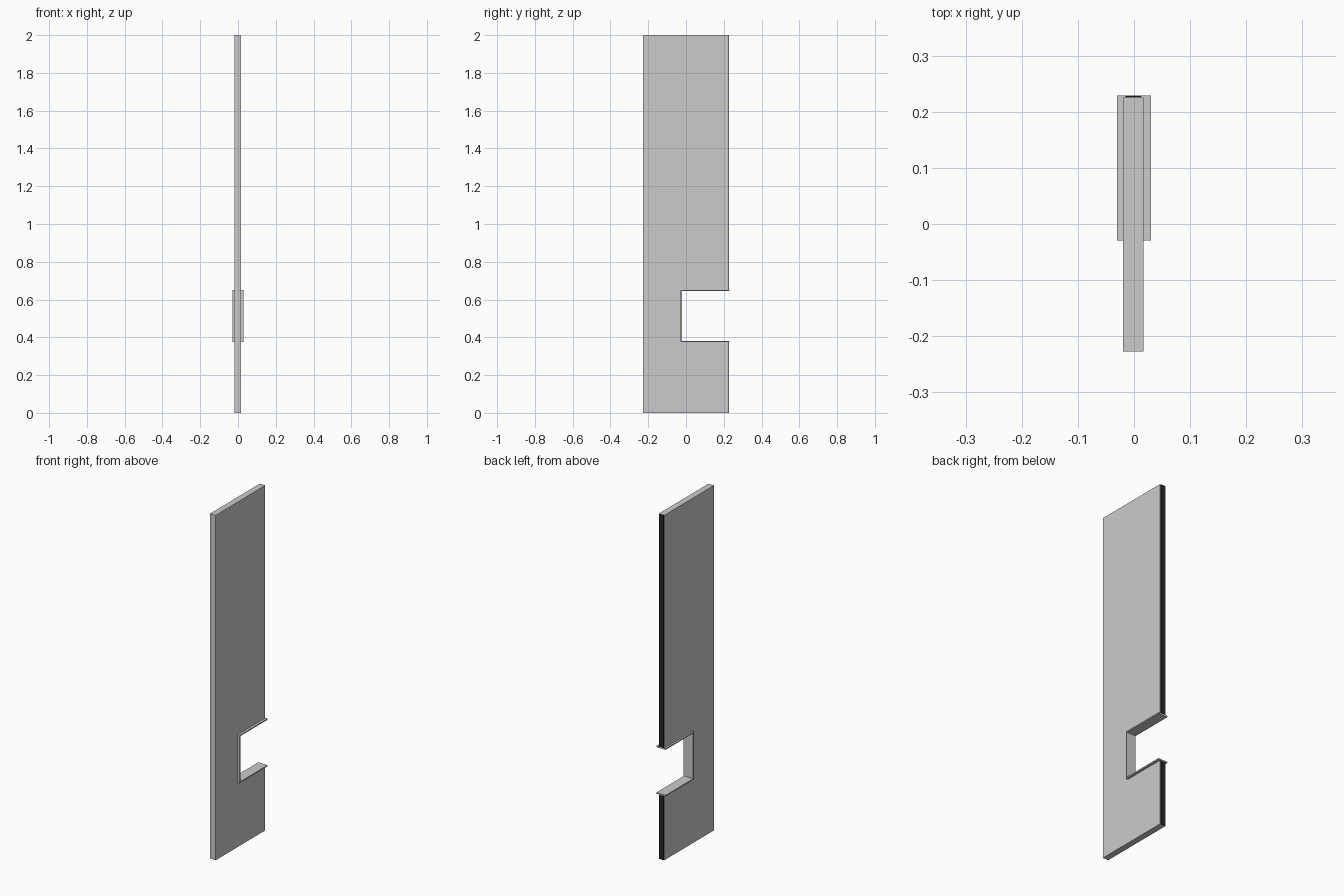
import bpy, bmesh

if "Cube" in bpy.data.objects:
    bpy.data.objects.remove(bpy.data.objects["Cube"])

BACK, FRONT = 0.225, -0.2275          # panel edges in y
N_Y, N_LO, N_HI = -0.029, 0.374, 0.651  # outer limits of the notch frame
T = 0.007                             # frame sheet thickness
FRAME_BACK = 0.229


def extrude_profile(name, yz, x0, x1, colour=None):
    """Extrude a closed y-z outline from x0 to x1."""
    bm = bmesh.new()
    face = bm.faces.new([bm.verts.new((x0, y, z)) for y, z in yz])
    ext = bmesh.ops.extrude_face_region(bm, geom=[face])
    moved = [v for v in ext["geom"] if isinstance(v, bmesh.types.BMVert)]
    bmesh.ops.translate(bm, verts=moved, vec=(x1 - x0, 0, 0))
    bmesh.ops.recalc_face_normals(bm, faces=bm.faces)
    mesh = bpy.data.meshes.new(name)
    bm.to_mesh(mesh)
    bm.free()
    obj = bpy.data.objects.new(name, mesh)
    bpy.context.collection.objects.link(obj)
    if colour:
        mat = bpy.data.materials.new(name + "_colour")
        mat.diffuse_color = colour
        mat.use_nodes = True
        mat.node_tree.nodes["Principled BSDF"].inputs["Base Color"].default_value = mat.diffuse_color
        mesh.materials.append(mat)
    return obj


# tall panel with a notch in its back edge
extrude_profile("panel", [
    (FRONT, 0), (BACK, 0), (BACK, N_LO), (N_Y, N_LO),
    (N_Y, N_HI), (BACK, N_HI), (BACK, 2), (FRONT, 2)], -0.0195, 0.0165)

# U-shaped frame lining the notch, wider than the panel
extrude_profile("notch_frame", [
    (FRAME_BACK, N_LO), (FRAME_BACK, N_LO + T), (N_Y + T, N_LO + T),
    (N_Y + T, N_HI - T), (FRAME_BACK, N_HI - T), (FRAME_BACK, N_HI),
    (N_Y, N_HI), (N_Y, N_LO)], -0.03, 0.03)

# dark sealing strips on the back edge, below and above the notch
for name, lo, hi in (("lower_seal", 0, N_LO), ("upper_seal", N_HI, 2)):
    extrude_profile(name, [(BACK, lo), (0.228, lo), (0.228, hi), (BACK, hi)],
                    -0.0155, 0.0125, (0.02, 0.02, 0.02, 1))
